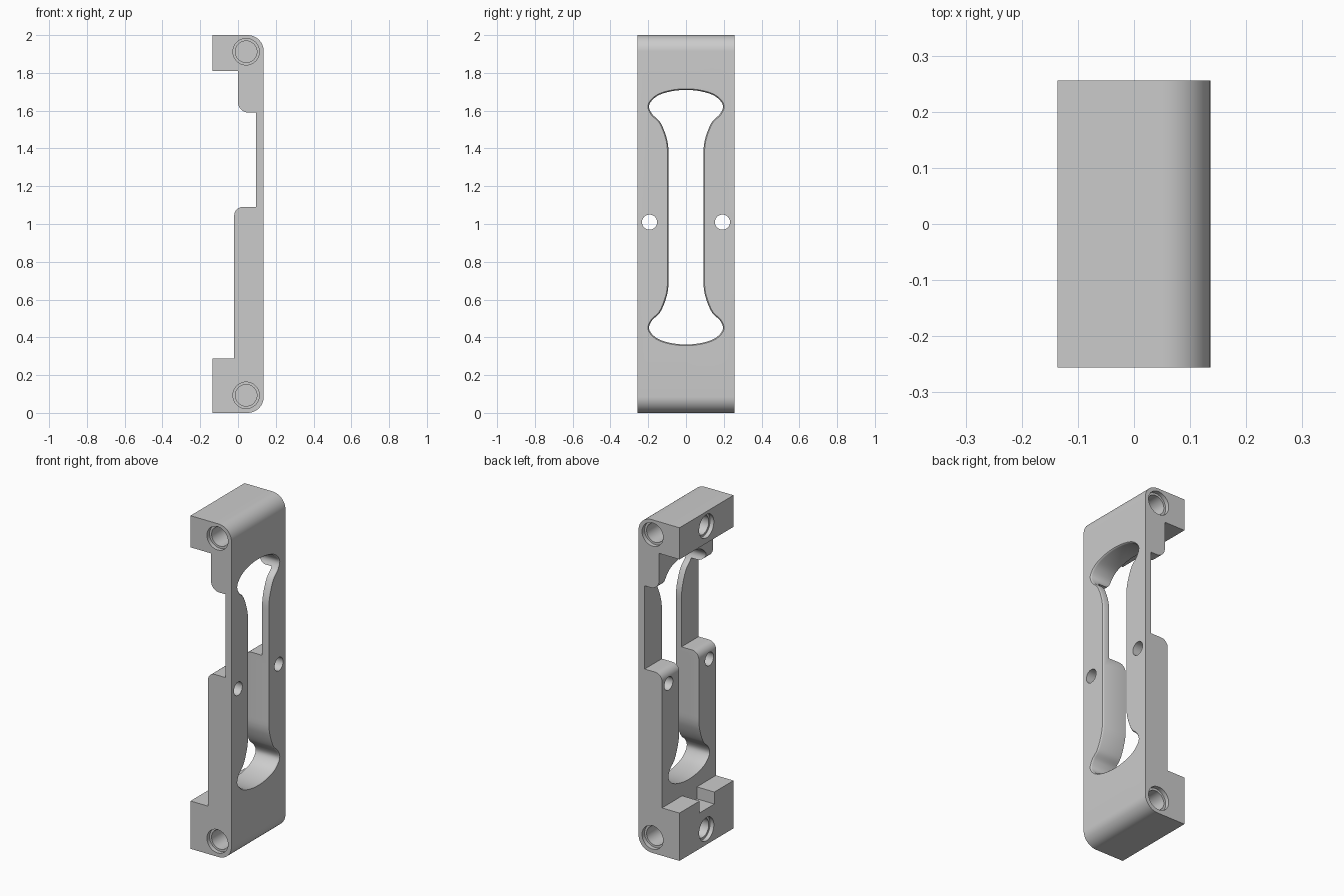
import bpy, bmesh, math
from mathutils import Vector

cube = bpy.data.objects.get("Cube")
if cube:
    bpy.data.objects.remove(cube)

grey = bpy.data.materials.new("plain grey")
grey.use_nodes = True
COLOUR = (0.6, 0.6, 0.6, 1)
grey.diffuse_color = COLOUR
grey.node_tree.nodes["Principled BSDF"].inputs["Base Color"].default_value = COLOUR

HALF_Y = 0.256
BACK = -0.136
FRONT = 0.136


def loft(name, rings):
    """Closed solid joining equal-length rings of points."""
    bm = bmesh.new()
    loops = [[bm.verts.new(p) for p in ring] for ring in rings]
    n = len(loops[0])
    for a, b in zip(loops, loops[1:]):
        for i in range(n):
            j = (i + 1) % n
            bm.faces.new((a[i], a[j], b[j], b[i]))
    bm.faces.new(loops[0])
    bm.faces.new(loops[-1])
    bmesh.ops.recalc_face_normals(bm, faces=bm.faces)
    mesh = bpy.data.meshes.new(name)
    bm.to_mesh(mesh)
    bm.free()
    mesh.materials.append(grey)
    ob = bpy.data.objects.new(name, mesh)
    bpy.context.collection.objects.link(ob)
    return ob


def arc(cx, cz, r, start, end, steps=12):
    angles = [math.radians(start + (end - start) * i / steps) for i in range(steps + 1)]
    return [(cx + r * math.cos(a), cz + r * math.sin(a)) for a in angles]


def rod(name, start, axis, depth, radius):
    """Cylinder from a start point along an axis."""
    axis = Vector(axis)
    side = Vector((0, 0, 1))
    other = axis.cross(side)
    ring = [side * z + other * w for w, z in arc(0, 0, radius, 0, 360, 40)[:-1]]
    return loft(name, [[Vector(start) + p + axis * d for p in ring] for d in (0, depth)])


def box(name, x, y, z):
    return loft(name, [[(a, y[0], z[0]), (a, y[1], z[0]), (a, y[1], z[1]), (a, y[0], z[1])]
                       for a in x])


def window_outline():
    """Smooth hourglass opening, mirrored from one quarter."""
    mid = 1.036
    quarter = [(0.0, 0.674), (0.085, 0.665), (0.155, 0.64), (0.195, 0.594), (0.18, 0.547),
               (0.138, 0.505), (0.107, 0.434), (0.093, 0.36), (0.093, 0.22)]
    right = quarter + [(y, -z) for y, z in reversed(quarter)]
    pts = right + [(-y, z) for y, z in reversed(right[1:-1])]
    pts = [Vector((y, z + mid)) for y, z in pts]
    out = []
    for i in range(len(pts)):
        a, b, c, d = (pts[(i + k) % len(pts)] for k in (-1, 0, 1, 2))
        for s in range(6):
            t = s / 6
            if abs(b.x - c.x) < 1e-5:      # straight sides
                out.append(b.lerp(c, t))
                continue
            out.append(0.5 * (2 * b + (c - a) * t + (2 * a - 5 * b + 4 * c - d) * t ** 2
                              + (3 * b - a - 3 * c + d) * t ** 3))
    return out


def grown(outline, amount):
    res = []
    for i, p in enumerate(outline):
        t = (outline[(i + 1) % len(outline)] - outline[i - 1]).normalized()
        res.append(p + Vector((-t.y, t.x)) * amount)
    return res


# Side profile of the whole bracket
r = 0.085
profile = [(BACK, 0)] + arc(FRONT - r, r, r, -90, 0) + arc(FRONT - r, 2 - r, r, 0, 90)
profile += [(BACK, 2), (BACK, 1.81), (0, 1.81)]
profile += arc(0.055, 1.645, 0.055, 180, 270) + [(0.095, 1.59), (0.095, 1.09)]
profile += arc(0.025, 1.045, 0.045, 90, 180) + [(-0.02, 0.287), (BACK, 0.287)]
body = loft("bracket_body", [[(x, y, z) for x, z in profile] for y in (-HALF_Y, HALF_Y)])

# Hourglass window with eased front edge
outline = window_outline()
cutters = [loft("window_cutter", [[(x, p.x, p.y) for p in grown(outline, g)] for x, g in
                                  ((-0.3, 0), (FRONT - 0.009, 0), (FRONT - 0.003, 0.003),
                                   (FRONT + 0.003, 0.009))])]

# Small fixing holes through the rails
for side in (-1, 1):
    cutters.append(rod("fixing_hole_cutter", (-0.3, side * 0.193, 1.01), (1, 0, 0), 0.6, 0.04))

# Counterbored sockets in both ends and in the rear of each block
for z in (0.093, 1.912):
    sockets = [((0.043, s * HALF_Y, z), (0, -s, 0), 0.2) for s in (-1, 1)]
    sockets.append(((BACK, 0, z), (1, 0, 0), 0.12))
    for start, axis, depth in sockets:
        outside = Vector(start) - Vector(axis) * 0.05
        cutters.append(rod("socket_cutter", outside, axis, depth + 0.05, 0.057))
        cutters.append(rod("counterbore_cutter", outside, axis, 0.075, 0.07))

# Notch in the top of the lower block
cutters.append(box("notch_cutter", (-0.3, -0.02), (-0.075, 0.065), (0.215, 0.32)))

for cutter in cutters:
    mod = body.modifiers.new(cutter.name, 'BOOLEAN')
    mod.operation = 'DIFFERENCE'
    mod.solver = 'EXACT'
    mod.object = cutter

# Apply the cuts, then remove the cutters
bpy.context.view_layer.update()
depsgraph = bpy.context.evaluated_depsgraph_get()
cut_mesh = bpy.data.meshes.new_from_object(body.evaluated_get(depsgraph))
body.modifiers.clear()
body.data = cut_mesh
for cutter in cutters:
    bpy.data.objects.remove(cutter)

bpy.ops.object.select_all(action='DESELECT')
body.select_set(True)
bpy.context.view_layer.objects.active = body
bpy.ops.object.shade_smooth_by_angle(angle=math.radians(30))
